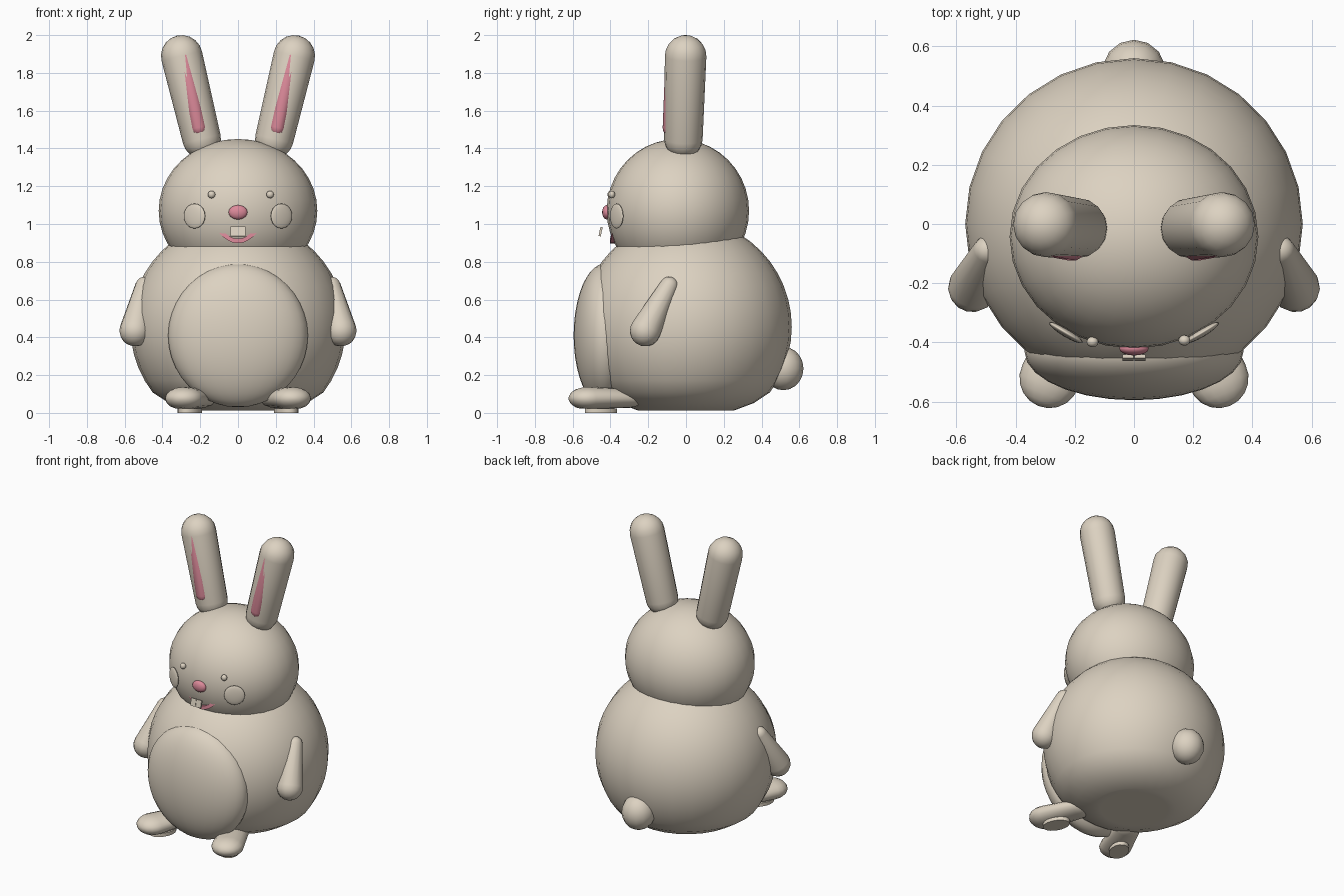
import bpy, math
from mathutils import Vector, Matrix

if "Cube" in bpy.data.objects:
    bpy.data.objects.remove(bpy.data.objects["Cube"])


def material(name, rgb):
    m = bpy.data.materials.new(name)
    m.diffuse_color = (*rgb, 1)
    m.use_nodes = True
    m.node_tree.nodes["Principled BSDF"].inputs["Base Color"].default_value = m.diffuse_color
    return m


FUR = material("cream_fur", (0.72, 0.645, 0.535))
PINK = material("soft_pink", (0.72, 0.255, 0.325))


def finish(ob, name, mat, angle=40):
    ob.name = ob.data.name = name
    ob.data.materials.clear()
    ob.data.materials.append(mat)
    bpy.ops.object.select_all(action='DESELECT')
    bpy.context.view_layer.objects.active = ob
    ob.select_set(True)
    bpy.ops.object.shade_smooth_by_angle(angle=math.radians(angle))
    return ob


def make(name, verts, faces, mat, angle=40):
    me = bpy.data.meshes.new(name)
    me.from_pydata([tuple(v) for v in verts], [], faces)
    ob = bpy.data.objects.new(name, me)
    bpy.context.collection.objects.link(ob)
    return finish(ob, name, mat, angle)


def ball(name, loc, radii, mat=FUR, seg=24, rings=16, rot=(0, 0, 0)):
    bpy.ops.mesh.primitive_uv_sphere_add(segments=seg, ring_count=rings, radius=1,
                                         location=loc, rotation=rot)
    ob = bpy.context.object
    ob.scale = radii
    return finish(ob, name, mat)


def capsule(name, a, b, ra, rb, mat=FUR, seg=16, n=5, squash=(1, 1, 1), floor=None):
    """Tapered capsule from a to b; squash scales the cross-section on world axes."""
    a, b = Vector(a), Vector(b)
    length = (b - a).length
    axis = (b - a).normalized()
    q = Vector((0, 0, 1)).rotation_difference(axis)
    taper = math.asin((ra - rb) / length)      # tangent joint between both ends
    prof = []
    for i in range(n + 1):
        t = -math.pi / 2 + (math.pi / 2 + taper) * i / n
        prof.append((a, ra, t))
    for i in range(n + 1):
        t = taper + (math.pi / 2 - taper) * i / n
        prof.append((b, rb, t))
    verts, faces = [], []
    for c, r, t in prof[1:-1]:
        for k in range(seg):
            p = 2 * math.pi * k / seg
            v = q @ Vector((r * math.cos(t) * math.cos(p), r * math.cos(t) * math.sin(p), r * math.sin(t)))
            verts.append(c + Vector(v[j] * squash[j] for j in range(3)))
    m = len(prof) - 2
    for i in range(m - 1):
        for k in range(seg):
            k2 = (k + 1) % seg
            faces.append((i * seg + k, i * seg + k2, (i + 1) * seg + k2, (i + 1) * seg + k))
    for end, d, r in ((a, -axis, ra), (b, axis, rb)):
        verts.append(end + Vector(d[j] * r * squash[j] for j in range(3)))
    s, e = len(verts) - 2, len(verts) - 1
    for k in range(seg):
        k2 = (k + 1) % seg
        faces.append((s, k2, k))
        faces.append((e, (m - 1) * seg + k, (m - 1) * seg + k2))
    if floor is not None:
        for v in verts:
            v.z = max(v.z, floor)
    return make(name, verts, faces, mat)


# Body: round, with a flattened base
body = ball("body", (0, 0, 0.455), (0.57, 0.56, 0.57), seg=28, rings=24)
for v in body.data.vertices:
    v.co.z = max(v.co.z, -0.775)
    if v.co.z < -0.6:
        f = 1 - 0.25 * ((-0.6 - v.co.z) / 0.175) ** 2
        v.co.x *= f
        v.co.y *= f

# Belly patch, head and tail
ball("belly", (0, -0.43, 0.41), (0.37, 0.165, 0.38), seg=28, rings=20)
ball("head", (0, -0.043, 1.07), (0.42, 0.377, 0.38), seg=28, rings=20)
ball("tail", (0, 0.515, 0.235), (0.107, 0.107, 0.115), seg=14, rings=10)

for side, s in (("left", -1), ("right", 1)):
    # Ear and its pink lining
    capsule(side + "_ear", (s * 0.192, -0.014, 1.45), (s * 0.298, -0.002, 1.89), 0.102, 0.11)
    capsule(side + "_inner_ear", (s * 0.208, -0.093, 1.51), (s * 0.288, -0.078, 1.89), 0.04, 0.04,
            mat=PINK, seg=10, n=3, squash=(1, 0.8, 1))
    # Arm resting against the body
    capsule(side + "_arm", (s * 0.545, -0.215, 0.435), (s * 0.495, -0.09, 0.672), 0.083, 0.049,
            seg=14)
    # Foot turned outward, with a flat sole
    capsule(side + "_foot", (s * 0.285, -0.52, 0.077), (s * 0.20, -0.31, 0.077), 0.102, 0.085,
            squash=(1, 1, 0.6), floor=0.022)
    bpy.ops.mesh.primitive_cylinder_add(vertices=16, radius=1, depth=0.024,
                                        location=(s * 0.255, -0.45, 0.012),
                                        rotation=(0, 0, s * 0.38))
    sole = bpy.context.object
    sole.scale = (0.06, 0.09, 1)
    finish(sole, side + "_sole", FUR)
    # Cheek disc
    ball(side + "_cheek", (s * 0.23, -0.367, 1.042), (0.066, 0.014, 0.066), seg=18, rings=10,
         rot=(0, 0, s * 0.54))
    # Front tooth, held ahead of the mouth
    bpy.ops.mesh.primitive_cube_add(size=1, location=(s * 0.02, -0.452, 0.96),
                                    rotation=(math.radians(-12), 0, 0))
    tooth = bpy.context.object
    tooth.scale = (0.038, 0.012, 0.05)
    finish(tooth, side + "_tooth", FUR)

# Eyes and nose
ball("left_eye", (-0.14, -0.398, 1.156), (0.02, 0.018, 0.02), seg=12, rings=8)
ball("right_eye", (0.17, -0.393, 1.156), (0.02, 0.018, 0.02), seg=12, rings=8)
ball("nose", (0, -0.42, 1.062), (0.05, 0.024, 0.038), PINK, seg=16, rings=10)

# Smile: crescent between two arcs
N = 12
verts, faces = [], []
for y in (-0.402, -0.365):
    for i in range(N + 1):
        u = -1 + 2 * i / N
        drop = 1 - u * u
        yy = y + 0.012 * u * u
        verts += [(0.1 * u, yy, 0.953 - 0.055 * drop), (0.082 * u, yy, 0.966 - 0.044 * drop)]
M = 2 * (N + 1)
for i in range(N):
    a = 2 * i
    faces += [(a, a + 2, a + 3, a + 1), (M + a, M + a + 1, M + a + 3, M + a + 2),
              (a, M + a, M + a + 2, a + 2), (a + 1, a + 3, M + a + 3, M + a + 1)]
e = 2 * N
faces += [(0, 1, M + 1, M), (e, M + e, M + e + 1, e + 1)]
make("mouth", verts, faces, PINK)
